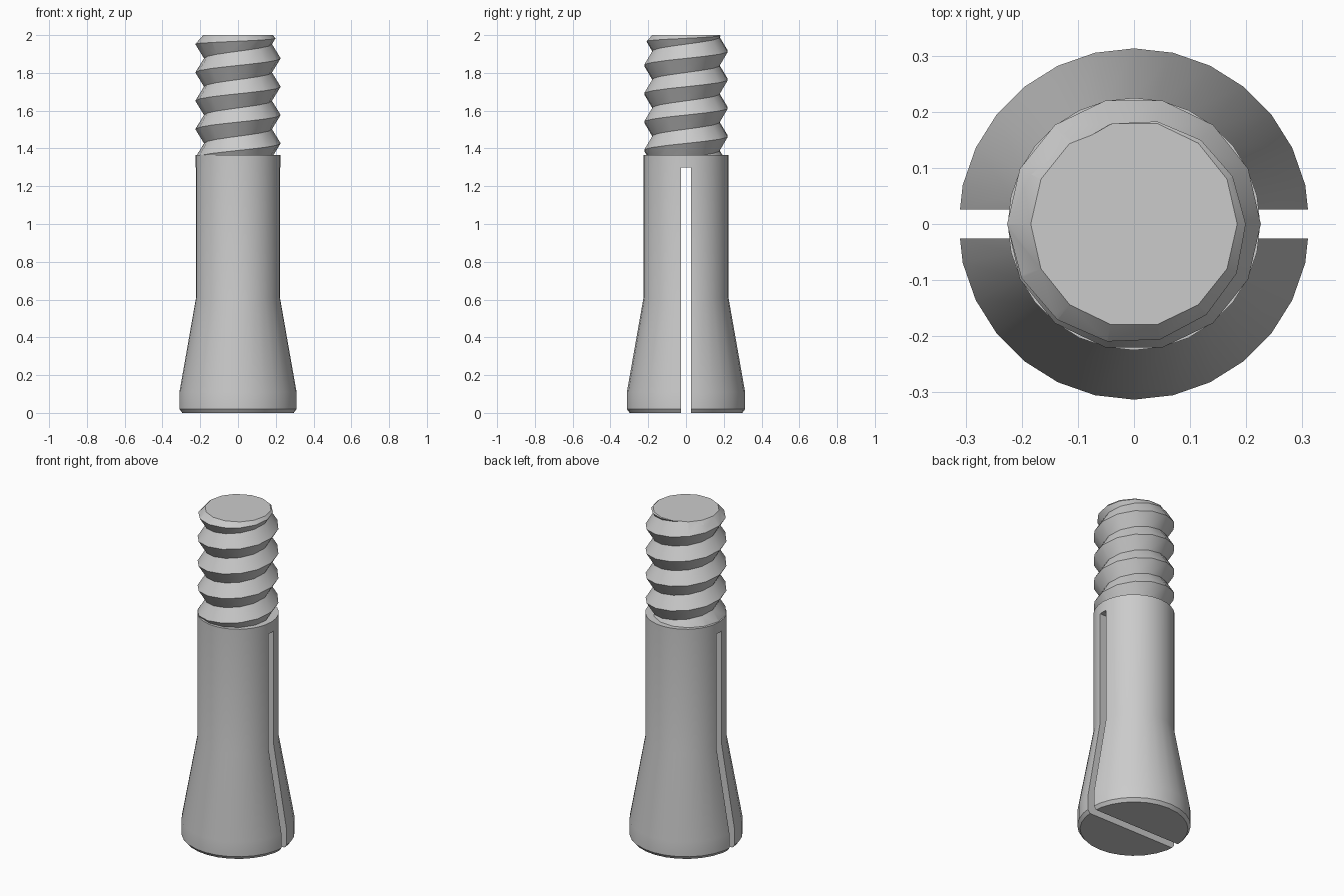
import bpy
import bmesh
from math import cos, sin, tau

cube = bpy.data.objects.get("Cube")
if cube:
    bpy.data.objects.remove(cube, do_unlink=True)

steel = bpy.data.materials.new("plain grey")
steel.use_nodes = True
grey = (0.6, 0.6, 0.6, 1)
steel.diffuse_color = grey
steel.node_tree.nodes["Principled BSDF"].inputs["Base Color"].default_value = grey


def finish(name, bm):
    """Turn a bmesh into a named grey object."""
    bmesh.ops.recalc_face_normals(bm, faces=bm.faces[:])
    mesh = bpy.data.meshes.new(name)
    bm.to_mesh(mesh)
    bm.free()
    mesh.materials.append(steel)
    obj = bpy.data.objects.new(name, mesh)
    bpy.context.collection.objects.link(obj)
    return obj


def ring(bm, radius, z, sides):
    return [bm.verts.new((radius * cos(tau * i / sides), radius * sin(tau * i / sides), z))
            for i in range(sides)]


def lathe(name, profile, sides):
    """Closed turned solid from (radius, height) pairs."""
    bm = bmesh.new()
    rings = [ring(bm, r, z, sides) for r, z in profile]
    for low, high in zip(rings, rings[1:]):
        for i in range(sides):
            j = (i + 1) % sides
            bm.faces.new((low[i], low[j], high[j], high[i]))
    bm.faces.new(rings[0])
    bm.faces.new(rings[-1])
    return finish(name, bm)


def combine(obj, tool, operation):
    """Apply a boolean and discard the tool."""
    mod = obj.modifiers.new("shape", 'BOOLEAN')
    mod.operation = operation
    mod.solver = 'EXACT'
    mod.object = tool
    tool.hide_render = True
    bpy.context.view_layer.objects.active = obj
    bpy.ops.object.modifier_apply(modifier=mod.name)
    bpy.data.objects.remove(tool, do_unlink=True)


def smooth(obj):
    bpy.ops.object.select_all(action='DESELECT')
    obj.select_set(True)
    bpy.context.view_layer.objects.active = obj
    bpy.ops.object.shade_smooth_by_angle(angle=0.53)


# Flared body with a bottom chamfer
body = lathe("flared_body", [(0.298, 0), (0.313, 0.02), (0.313, 0.11),
                             (0.225, 0.61), (0.225, 1.365)], 28)

# Slot cut through the lower body, dividing it into two jaws
bm = bmesh.new()
bmesh.ops.create_cube(bm, size=1)
bmesh.ops.scale(bm, vec=(1, 0.051, 1.5), verts=bm.verts[:])
bmesh.ops.translate(bm, vec=(0, 0, 0.55), verts=bm.verts[:])
combine(body, finish("slot_cutter", bm), 'DIFFERENCE')
smooth(body)

# Threaded shank: alternating roots and crests climbing a helix
SIDES, PITCH, ROWS = 14, 0.15, 15
ROOT, CREST = 0.18, 0.226
START = 1.877 - 5.5 * PITCH
bm = bmesh.new()
columns = []
for c in range(SIDES):
    angle = tau * c / SIDES
    column = []
    for row in range(ROWS + (2 if c == 0 else 0)):
        r = CREST if row % 2 else ROOT
        z = START + PITCH * (row / 2 + c / SIDES)
        column.append(bm.verts.new((r * cos(angle), r * sin(angle), z)))
    columns.append(column)
columns.append(columns[0][2:])
for a, b in zip(columns, columns[1:]):
    for i in range(ROWS - 1):
        bm.faces.new((a[i], b[i], b[i + 1], a[i + 1]))
edges = [e for e in bm.edges if e.is_boundary]
loose = {v for e in edges for v in e.verts}
middle = sum(v.co.z for v in bm.verts) / len(bm.verts)
for top in (False, True):
    rim = [e for e in edges if (e.verts[0].co.z > middle) == top]
    heights = [v.co.z for e in rim for v in e.verts]
    hub = bm.verts.new((0, 0, sum(heights) / len(heights)))
    for e in rim:
        bm.faces.new((e.verts[0], e.verts[1], hub))
shank = finish("threaded_shank", bm)

# Trim the thread to length with a chamfered tip
trim = lathe("thread_trim", [(0.3, 1.36), (0.3, 1.87), (0.184, 2)], SIDES)
combine(shank, trim, 'INTERSECT')
smooth(shank)
